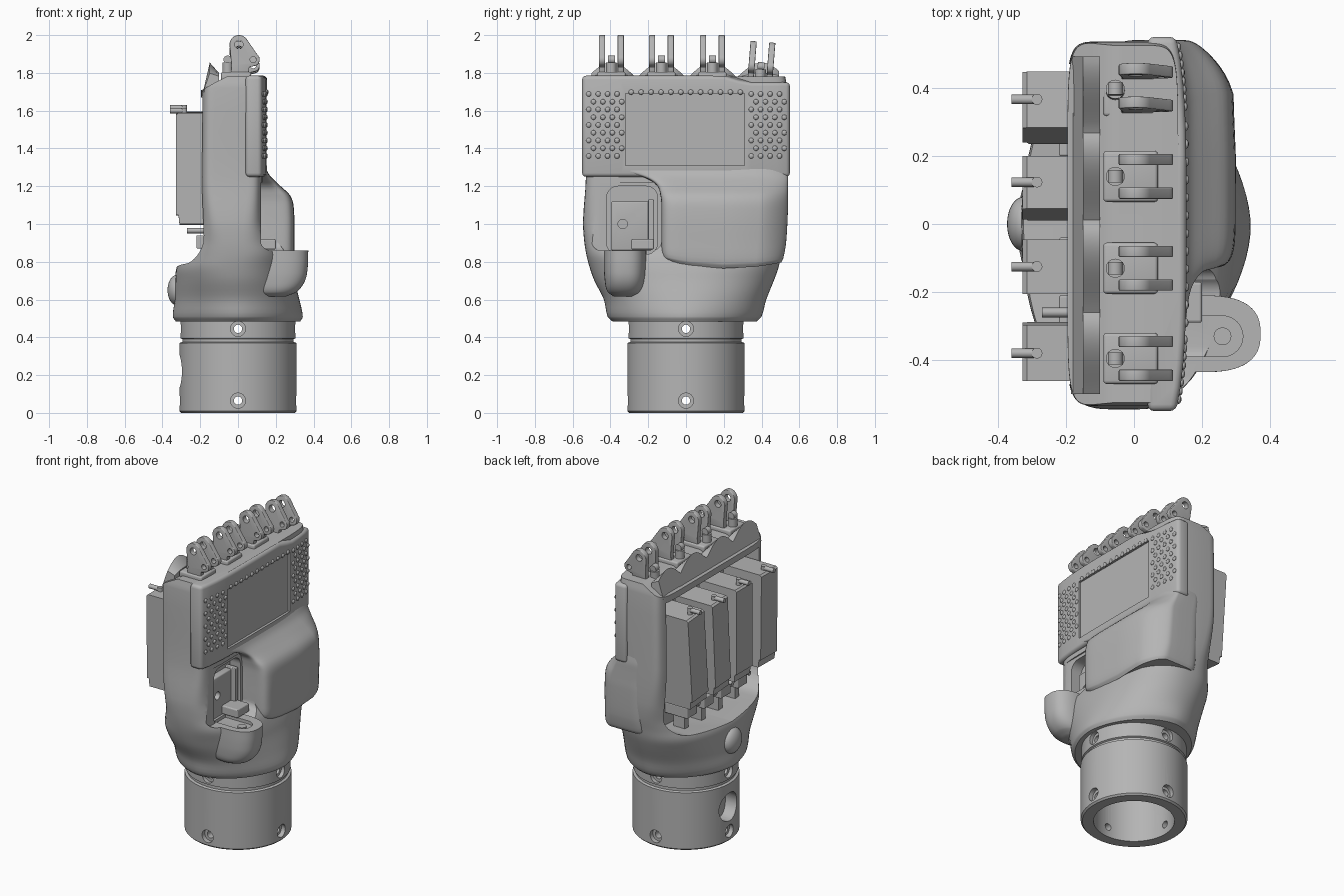
import bpy, bmesh, math
from mathutils import Matrix, Vector

start_cube = bpy.data.objects.get("Cube")
if start_cube:
    bpy.data.objects.remove(start_cube, do_unlink=True)

grey = bpy.data.materials.new("mid_grey")
grey.use_nodes = True
grey.diffuse_color = (0.46, 0.46, 0.46, 1)
grey.node_tree.nodes["Principled BSDF"].inputs["Base Color"].default_value = grey.diffuse_color


def activate(ob):
    bpy.ops.object.select_all(action='DESELECT')
    ob.select_set(True)
    bpy.context.view_layer.objects.active = ob


def apply_modifier(ob, kind, **settings):
    modifier = ob.modifiers.new(kind.title(), kind)
    for key, value in settings.items():
        setattr(modifier, key, value)
    activate(ob)
    bpy.ops.object.modifier_apply(modifier=modifier.name)


def finish(name, bm, bevel=0.0):
    bmesh.ops.recalc_face_normals(bm, faces=bm.faces)
    mesh = bpy.data.meshes.new(name)
    bm.to_mesh(mesh)
    bm.free()
    mesh.materials.append(grey)
    ob = bpy.data.objects.new(name, mesh)
    bpy.context.collection.objects.link(ob)
    if bevel:
        apply_modifier(ob, 'BEVEL', width=bevel, segments=3, angle_limit=0.6)
    return ob


def smooth(ob, degrees=35):
    activate(ob)
    bpy.ops.object.shade_smooth_by_angle(angle=math.radians(degrees))


def cut(ob, *cutters):
    for cutter in cutters:
        apply_modifier(ob, 'BOOLEAN', operation='DIFFERENCE', solver='EXACT', object=cutter)
        bpy.data.objects.remove(cutter, do_unlink=True)


def prism(name, points, axis, low, high, bevel=0.0):
    """Extrude a flat outline along one axis."""
    order = {'x': lambda a, b, d: (d, a, b), 'y': lambda a, b, d: (a, d, b),
             'z': lambda a, b, d: (a, b, d)}[axis]
    bm = bmesh.new()
    ends = [[bm.verts.new(order(a, b, d)) for a, b in points] for d in (low, high)]
    for end in ends:
        bm.faces.new(end)
    for i in range(len(points)):
        j = (i + 1) % len(points)
        bm.faces.new((ends[0][i], ends[0][j], ends[1][j], ends[1][i]))
    return finish(name, bm, bevel)


def box(name, x, y, z, bevel=0.0):
    return prism(name, [(x[0], y[0]), (x[1], y[0]), (x[1], y[1]), (x[0], y[1])], 'z', *z, bevel)


def arc(a, b, radius, first=0, last=360, steps=24):
    angles = [math.radians(first + (last - first) * i / steps) for i in range(steps + (last - first < 360))]
    return [(a + radius * math.cos(t), b + radius * math.sin(t)) for t in angles]


def rounded_rect(a0, a1, b0, b1, r):
    corners = [(a1 - r, b1 - r), (a0 + r, b1 - r), (a0 + r, b0 + r), (a1 - r, b0 + r)]
    return [p for i, (a, b) in enumerate(corners) for p in arc(a, b, r, 90 * i, 90 * i + 90, 6)]


def loft(name, rings, sides=72, steps=4):
    """Skin superellipse sections: height, x range, y range, squareness."""
    dense = []
    for i in range(len(rings) - 1):
        p = [Vector(rings[max(0, min(len(rings) - 1, k))]) for k in range(i - 1, i + 3)]
        for s in range(steps):
            t = s / steps
            tangents = [(p[k + 1] - p[k - 1]) * (p[2][0] - p[1][0]) / (p[k + 1][0] - p[k - 1][0]) for k in (1, 2)]
            dense.append(p[1] * (2*t**3 - 3*t**2 + 1) + p[2] * (3*t**2 - 2*t**3)
                         + tangents[0] * (t**3 - 2*t**2 + t) + tangents[1] * (t**3 - t**2))
    dense.append(Vector(rings[-1]))
    bm = bmesh.new()
    loops = []
    for z, x0, x1, y0, y1, power in dense:
        loop = []
        for i in range(sides):
            t = math.tau * i / sides
            c, s = math.cos(t), math.sin(t)
            x = (x0 + x1) / 2 + (x1 - x0) / 2 * math.copysign(abs(c) ** (2 / power), c)
            y = (y0 + y1) / 2 + (y1 - y0) / 2 * math.copysign(abs(s) ** (2 / power), s)
            loop.append(bm.verts.new((x, y, z)))
        loops.append(loop)
    for lower, upper in zip(loops, loops[1:]):
        for i in range(sides):
            j = (i + 1) % sides
            bm.faces.new((lower[i], lower[j], upper[j], upper[i]))
    bm.faces.new(loops[0])
    bm.faces.new(loops[-1])
    return finish(name, bm)


# Wrist: a turned hollow sleeve with a groove, screw holes and a cable port
bm = bmesh.new()
profile = [(.235, 0), (.3, 0), (.31, .01), (.31, .37), (.295, .375), (.295, .39),
           (.305, .395), (.305, .5), (.235, .5)]
verts = [bm.verts.new((r, 0, z)) for r, z in profile]
edges = [bm.edges.new((verts[i - 1], verts[i])) for i in range(len(verts))]
bmesh.ops.spin(bm, geom=verts + edges, cent=(0, 0, 0), axis=(0, 0, 1), angle=math.tau,
               steps=72, use_merge=True)
bmesh.ops.remove_doubles(bm, verts=bm.verts, dist=1e-4)
wrist = finish("wrist_sleeve", bm)
for height in (.065, .445):
    for axis in 'xy':
        cut(wrist, prism("hole", arc(0, height, .022), axis, -1, 1))
        for side in (-1, 1):
            cut(wrist, prism("sink", arc(0, height, .04), axis, *sorted((side * .28, side * .5))))
cut(wrist, prism("port", arc(0, .22, .09), 'x', -.5, -.1))
smooth(wrist)

# Palm shell, open at the back and at the thumb
palm = loft("palm_shell", [
    (.485, -.33, .33, -.39, .375, 1.8), (.51, -.345, .343, -.415, .4, 1.8),
    (.6, -.335, .325, -.435, .425, 2), (.7, -.332, .3, -.485, .465, 2.2),
    (.77, -.325, .285, -.51, .49, 2.4), (.84, -.285, .26, -.528, .505, 2.7),
    (.92, -.24, .2, -.54, .52, 3.2), (1.02, -.21, .15, -.545, .53, 4.5),
    (1.25, -.2, .13, -.53, .535, 8), (1.72, -.195, .13, -.535, .535, 8),
    (1.78, -.19, .13, -.525, .525, 8)])
back_outline = [(-.47, 1.67), (-.47, 1.05)] + arc(-.32, .94, .15, 180, 270, 8) \
    + [(0, .77)] + arc(.32, .94, .15, 270, 360, 8) + [(.47, 1.05), (.47, 1.67)]
cut(palm, prism("back_opening", back_outline, 'x', -.6, .03),
    prism("back_slope", [(-.4, 1.7), (-.19, 1.71), (-.12, 1.75), (-.04, 1.79), (-.04, 2), (-.4, 2)], 'y', -1, 1),
    prism("thumb_pocket", rounded_rect(-.5, -.13, .86, 1.22, .05), 'x', .122, .6),
    prism("thumb_opening", rounded_rect(-.42, -.15, .84, 1.2, .06), 'x', .05, .6))
smooth(palm)

# Bulging pad over the heel of the palm, rounded at the outer side
pad = loft("palm_pad", [
    (.765, -.05, .28, -.11, .505, 8), (.79, -.06, .294, -.125, .515, 8),
    (.9, -.06, .298, -.13, .53, 8), (1.08, -.06, .296, -.13, .54, 8),
    (1.15, -.06, .277, -.135, .54, 8), (1.21, -.06, .215, -.16, .54, 8),
    (1.255, -.06, .17, -.25, .54, 8), (1.3, -.06, .145, -.48, .535, 8)])
for vert in pad.data.vertices:
    if vert.co.y > .33 and vert.co.x > .1:
        vert.co.x -= (vert.co.x - .1) * .55 * ((vert.co.y - .33) / .21) ** 2
    if vert.co.z < .88:
        vert.co.z += .4 * (vert.co.y - .22) ** 2 * (.9 - vert.co.z) / .135
smooth(pad)


# Grip plate, slightly curved, with a recessed panel and raised dots
def grip_x(y):
    return .154 - .03 * (abs(y) / .55) ** 4


outline = [(grip_x(.55 * i / 8), .55 * i / 8) for i in range(-8, 9)]
plate = prism("grip_plate", [(.04, -.55)] + outline + [(.04, .55)], 'z', 1.25, 1.785, .02)
for vert in plate.data.vertices:
    if vert.co.z > 1.7 and vert.co.y > .2:
        vert.co.z -= min(.035, (vert.co.y - .2) * .3)
cut(plate, box("panel_recess", (.138, .3), (-.32, .31), (1.31, 1.69)))
smooth(plate)
spots = [(first + .05 * column + .025 * (row % 2), 1.36 + .041 * row)
         for first in (-.515, .345) for row in range(9) for column in range(4)]
spots += [(-.29 + .0525 * i, 1.698) for i in range(12)]
bm = bmesh.new()
for y, z in spots:
    place = Matrix.Translation((grip_x(y), y, z)) @ Matrix.Diagonal((.6, 1, 1, 1))
    bmesh.ops.create_uvsphere(bm, u_segments=10, v_segments=6, radius=.014, matrix=place)
smooth(finish("grip_dots", bm))

# Scalloped ridge behind the knuckles
knuckle_spots = [-.395, -.13, .14, .4]
crest = [(-.5, 1.7)]
for i in range(63):
    y = -.5 + .016 * i
    near = min(abs(y - spot) for spot in knuckle_spots)
    crest.append((y, 1.775 + .08 * max(0, math.cos(math.pi * near / .26))))
ridge = prism("scalloped_ridge", crest + [(.492, 1.7)], 'x', -.15, -.1)
for vert in ridge.data.vertices:
    if vert.co.x > -.12:
        vert.co.z = min(vert.co.z, 1.775 + (vert.co.z - 1.775) * .3)
    elif vert.co.z < 1.72:
        vert.co.x = -.185
smooth(ridge)

# Knuckles: forked hinge plates, a base and a tendon post
hinge = [(-.04, 0), (.055, 0), (.06, .05)] + arc(.08, .09, .035, -60, 50, 8) \
    + arc(.005, .17, .05, 35, 180, 12) + [(-.035, .06)]
for number, spot in enumerate(knuckle_spots):
    last = number == 3
    parts = []
    for side in (-1, 1):
        ends = sorted((side * .033, side * .066))
        fork = prism(f"hinge_plate_{number}", hinge, 'y', *ends, .004)
        cut(fork, prism("pin_hole", arc(.005, .17, .022), 'y', -1, 1),
            prism("pin_hole", arc(.08, .09, .016), 'y', -1, 1))
        parts.append(fork)
    parts += [box(f"knuckle_base_{number}", (-.09, .07), (-.075, .075), (-.02, .025), .01),
              prism(f"tendon_post_{number}", arc(-.055, 0, .028), 'z', 0, .075),
              prism(f"tendon_eye_{number}", arc(-.055, .09, .022), 'y', -.018, .018)]
    for part in parts:
        part.location = (0, spot - .01 if last else spot, 1.745 if last else 1.78)
        part.rotation_euler.x = -.08 if last else 0
        smooth(part)

# Finger motors with wire hooks
motors = [(-.375, .015, .165), (-.125, 0, .16), (.105, -.06, .155), (.342, -.08, .165)]
for number, (y, lean, width) in enumerate(motors):
    half = width / 2
    body = prism(f"finger_motor_{number}", [(-.06, -.3), (-.31, -.3), (-.315, -.25), (-.327, -.25),
                                           (-.327, .28), (-.315, .29), (-.06, .29)], 'y', -half, half)
    body.location = (0, y, 1.3)
    body.rotation_euler.x = lean
    level = 1.615 if number % 2 else 1.6
    hook_y = y - lean * .3
    smooth(prism(f"wire_hook_{number}", arc(hook_y, level, .014, steps=12), 'x', -.36, -.28))
    smooth(prism(f"hook_stem_{number}", arc(-.285, hook_y, .016, steps=12), 'z', 1.57, level + .014))

# Tendon guides below the motors
for number, y in enumerate((-.26, -.09, .08, .25)):
    box(f"tendon_guide_{number}", (-.22, .04), (y - .05, y + .05), (.87, .94), .006)
    box(f"guide_post_{number}", (-.18, -.1), (y - .02, y + .02), (.76, 1.01))
    smooth(prism(f"tendon_rod_{number}", arc(y, .965, .014, steps=12), 'x', -.27, -.1))

# Round button at the back of the wrist
bm = bmesh.new()
bmesh.ops.create_uvsphere(bm, u_segments=32, v_segments=16, radius=.08,
                          matrix=Matrix.Translation((-.325, 0, .65)) @ Matrix.Diagonal((.6, 1, 1, 1)))
smooth(finish("back_button", bm))

# Thumb mount with a slotted pivot socket, and the thumb motor behind it
mount = loft("thumb_mount", [
    (.615, .1, .25, -.38, -.26, 2.2), (.64, .06, .31, -.415, -.23, 2.4),
    (.7, .03, .355, -.43, -.215, 2.6), (.78, .03, .37, -.435, -.21, 2.6),
    (.86, .03, .372, -.435, -.21, 2.6)])
cut(mount, prism("socket", [(.1, -.39)] + arc(.26, -.33, .06, -90, 90, 16) + [(.1, -.27)], 'z', .84, 1))
smooth(mount)
smooth(prism("thumb_pivot", arc(.26, -.33, .026), 'z', .8, .85))
motor = box("thumb_motor", (.03, .09), (-.395, -.18), (.86, 1.12), .008)
cut(motor, prism("shaft_hole", arc(-.335, 1, .025), 'x', -1, 1))
smooth(motor)
box("thumb_bracket_side", (.04, .12), (-.2, -.17), (.87, 1.13), .005)
box("thumb_bracket_foot", (.04, .2), (-.29, -.17), (.865, .92), .008)
